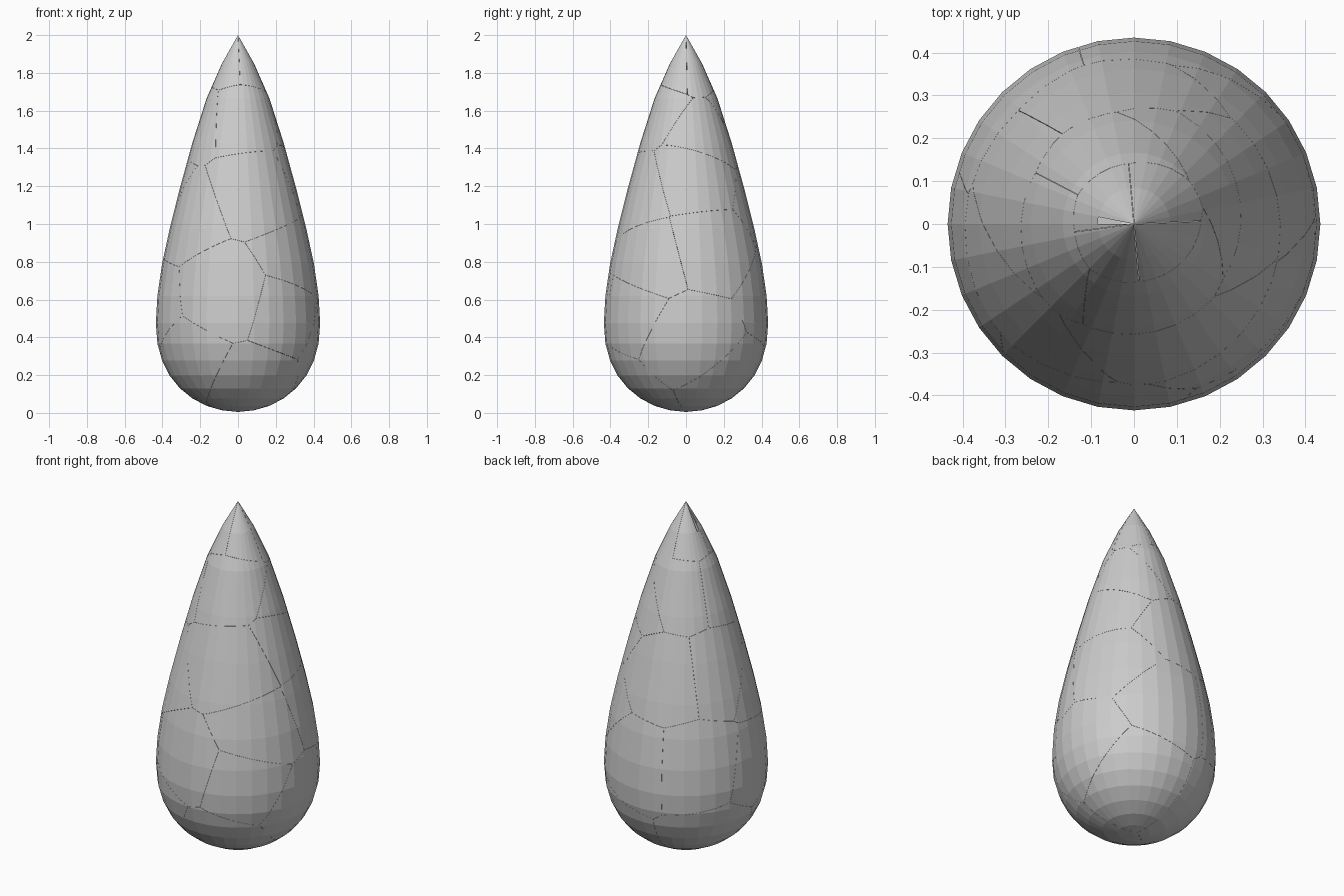
import bpy, bmesh, math
from mathutils import Vector

if "Cube" in bpy.data.objects:
    bpy.data.objects.remove(bpy.data.objects["Cube"])

SIDES, RADIUS, GAP = 32, 0.435, 0.0008
# Heights of the 17 rings, bottom pole to tip; radii follow a sphere
RINGS = [0.005, 0.014, 0.037, 0.077, 0.13, 0.197, 0.277, 0.367, 0.476,
         0.62, 0.79, 0.975, 1.19, 1.43, 1.665, 1.85, 2.0]


def radius_at(z):
    for i in range(16):
        if z <= RINGS[i + 1]:
            t = (z - RINGS[i]) / (RINGS[i + 1] - RINGS[i])
            a, b = (RADIUS * math.sin(math.pi * k / 16) for k in (i, i + 1))
            return a + (b - a) * t
    return 0


def teardrop():
    # UV sphere whose rings are stretched into a drop
    bm = bmesh.new()
    bmesh.ops.create_uvsphere(bm, u_segments=SIDES, v_segments=16, radius=1)
    for v in bm.verts:
        ring = round(math.acos(max(-1, min(1, -v.co.z))) * 16 / math.pi)
        v.co = (v.co.x * RADIUS, v.co.y * RADIUS, RINGS[ring])
    return bm


# Shard centres: angle around the drop (front = -90), height
CENTRES = [(-125, 1.86), (-45, 1.86), (50, 1.86), (140, 1.86),
           (-80, 1.58), (-170, 1.55), (40, 1.45), (115, 1.55),
           (-65, 1.15), (-150, 1.02), (15, 1.25), (100, 1.1), (165, 1.12),
           (-35, 0.78), (25, 0.85), (-100, 0.62), (-50, 0.55), (5, 0.4),
           (80, 0.6), (135, 0.6), (-170, 0.55), (-135, 0.3), (-80, 0.17),
           (50, 0.2), (150, 0.2)]
seeds = []
for deg, z in CENTRES:
    r, a = radius_at(z) * 0.65, math.radians(deg)
    seeds.append(Vector((r * math.cos(a), r * math.sin(a), z)))

# Cut the drop into closed shards with hairline cracks
for i, seed in enumerate(seeds):
    bm = teardrop()
    for other in sorted(seeds, key=lambda p: (p - seed).length)[1:]:
        normal = (other - seed).normalized()
        cut = bmesh.ops.bisect_plane(
            bm, geom=bm.verts[:] + bm.edges[:] + bm.faces[:], dist=1e-6,
            plane_co=(seed + other) / 2 - normal * GAP / 2, plane_no=normal,
            clear_outer=True)
        edges = [e for e in cut["geom_cut"]
                 if isinstance(e, bmesh.types.BMEdge) and e.is_boundary]
        if edges:
            bmesh.ops.holes_fill(bm, edges=edges, sides=0)
    bmesh.ops.recalc_face_normals(bm, faces=bm.faces[:])

    # Small chip missing beside the tip
    chip = []
    for f in bm.faces:
        c = f.calc_center_median()
        ang = math.degrees(math.atan2(c.y, c.x))
        if c.z > 1.85 and 169 < ang < 180 and f.normal.x < -0.5 \
                and abs(math.hypot(c.x, c.y) - radius_at(c.z)) < 0.004:
            chip.append(f)
    bmesh.ops.delete(bm, geom=chip, context='FACES')

    mesh = bpy.data.meshes.new(f"drop_shard_{i + 1}")
    bm.to_mesh(mesh)
    bm.free()
    bpy.context.collection.objects.link(
        bpy.data.objects.new(f"drop_shard_{i + 1}", mesh))
